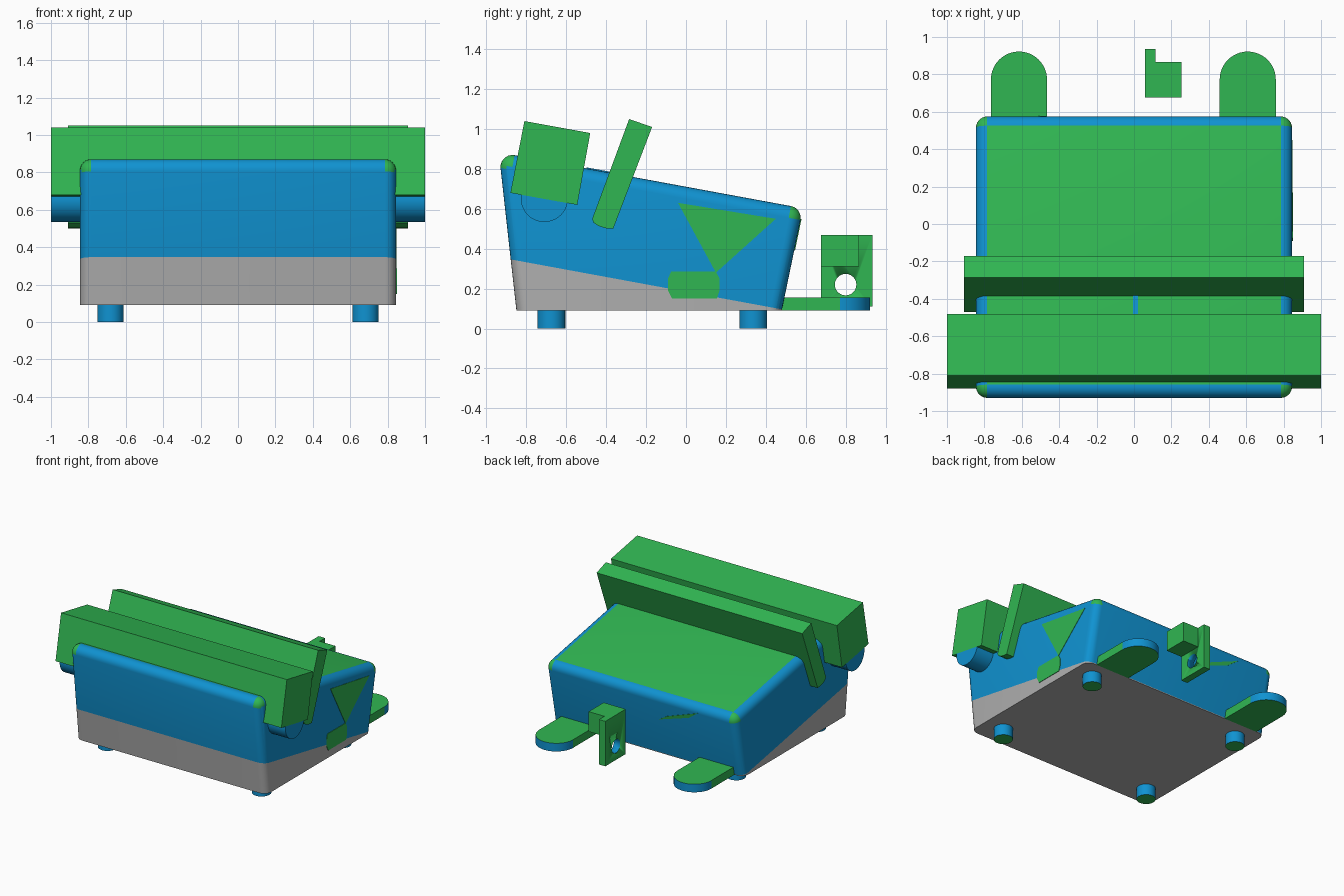
import bpy, bmesh, math
from mathutils import Vector, Matrix

if "Cube" in bpy.data.objects:
    bpy.data.objects.remove(bpy.data.objects["Cube"])


def material(name, rgb):
    m = bpy.data.materials.new(name)
    m.diffuse_color = (*rgb, 1)
    m.use_nodes = True
    m.node_tree.nodes["Principled BSDF"].inputs["Base Color"].default_value = m.diffuse_color
    return m


GREEN = material("green", (0.030, 0.470, 0.085))
BLUE = material("blue", (0.005, 0.290, 0.640))
GREY = material("grey", (0.430, 0.430, 0.430))
MATS = [GREEN, BLUE, GREY]
G, B, S = 0, 1, 2


def finish(name, bm, rule, smooth=True):
    """Turn a bmesh into an object; rule(face) picks the material index."""
    bmesh.ops.recalc_face_normals(bm, faces=bm.faces)
    bm.normal_update()
    for f in bm.faces:
        f.material_index = rule(f)
    me = bpy.data.meshes.new(name)
    bm.to_mesh(me)
    bm.free()
    ob = bpy.data.objects.new(name, me)
    bpy.context.collection.objects.link(ob)
    for m in MATS:
        me.materials.append(m)
    if smooth:
        bpy.ops.object.select_all(action='DESELECT')
        ob.select_set(True)
        bpy.context.view_layer.objects.active = ob
        bpy.ops.object.shade_smooth_by_angle(angle=math.radians(30))
    return ob


def prism(name, pts, move, rule=lambda f: G):
    """Extrude a flat outline of 3D points along a vector."""
    bm = bmesh.new()
    face = bm.faces.new([bm.verts.new(p) for p in pts])
    ext = bmesh.ops.extrude_face_region(bm, geom=[face], use_keep_orig=True)
    verts = [v for v in ext['geom'] if isinstance(v, bmesh.types.BMVert)]
    bmesh.ops.translate(bm, verts=verts, vec=Vector(move))
    return finish(name, bm, rule)


def side_prism(name, yz, x0, x1, rule=lambda f: G):
    return prism(name, [(x0, y, z) for y, z in yz], (x1 - x0, 0, 0), rule)


def arc(cu, cv, r, a0, a1, n):
    return [(cu + r * math.cos(math.radians(a0 + (a1 - a0) * i / n)),
             cv + r * math.sin(math.radians(a0 + (a1 - a0) * i / n)))
            for i in range(n + 1)]


# Wedge body: rounded upper corners, sloping top, flat bottom
R, HX = 0.06, 0.785
TOPS = [(-0.87, 0.81), (0.515, 0.555)]
TILT = math.atan2(0.255, 1.385)
UP = Vector((0, math.sin(TILT), math.cos(TILT)))
centres = [Vector((sx * HX, y, z)) for sx in (-1, 1) for y, z in TOPS]
bm = bmesh.new()
for c in centres:
    bmesh.ops.create_uvsphere(bm, u_segments=24, v_segments=12, radius=R,
                              matrix=Matrix.Translation(c) @ Matrix.Rotation(-TILT, 4, 'X'))
bmesh.ops.delete(bm, geom=list(bm.edges), context='EDGES_FACES')
for sx in (-1, 1):
    for cy in (-0.79, 0.42):
        for x, y in arc(sx * HX, cy, R, 0, 345, 23):
            bm.verts.new((x, y, 0.09))
bmesh.ops.convex_hull(bm, input=list(bm.verts))
bmesh.ops.delete(bm, geom=[v for v in bm.verts if not v.link_faces], context='VERTS')
bmesh.ops.dissolve_limit(bm, angle_limit=math.radians(0.5), verts=bm.verts, edges=bm.edges)
SEAM = Vector((0, -0.87, 0.345))
bmesh.ops.bisect_plane(bm, geom=list(bm.verts) + list(bm.edges) + list(bm.faces),
                       plane_co=SEAM, plane_no=UP)


def body_rule(f):
    if (f.calc_center_median() - SEAM).dot(UP) < 0:
        return S
    if f.normal.dot(UP) > 0.999 and f.calc_area() > 0.5:
        return G
    for c in centres:
        if all((v.co - c).length < R * 1.02 for v in f.verts):
            return G
    return B


finish("body", bm, body_rule)

# Panels on the right side and the back
side_prism("side_panel_triangle", [(-0.04, 0.63), (0.45, 0.55), (0.15, 0.28)], 0.842, 0.848)
side_prism("side_panel_port", [(-0.075, 0.285), (-0.09, 0.25), (-0.09, 0.19), (-0.07, 0.15),
                               (0.155, 0.15), (0.168, 0.19), (0.168, 0.25), (0.15, 0.285)],
           0.842, 0.849)
prism("back_sliver", [(x, 0.478 + 0.207 * (z - 0.09), z) for x, z in
                      [(-0.14, 0.39), (-0.22, 0.44), (-0.51, 0.55), (-0.42, 0.485)]],
      (0, 0.006, 0))

# Front bar with half-round underside
side_prism("front_bar", [(-0.81, 1.04), (-0.48, 0.98), (-0.545, 0.62), (-0.88, 0.68)], -1, 1)
side_prism("bar_roller", arc(-0.71, 0.652, 0.118, 170, 350, 20), -1, 1, lambda f: B)

# Leaning plate behind the bar
side_prism("leaning_plate", [(-0.285, 1.05), (-0.17, 1.01), (-0.365, 0.50), (-0.40, 0.502),
                             (-0.44, 0.515), (-0.463, 0.53), (-0.47, 0.55)], -0.91, 0.91)

# Thin strip on the sloping top, between bar and plate
strip = [Vector((x, y, 0.81 + R / UP.z - (y + 0.87) * math.tan(TILT) - 0.003))
         for x, y in [(-0.005, -0.5), (0.022, -0.5), (0.022, -0.37), (-0.005, -0.37)]]
prism("top_strip", strip, UP * 0.008, lambda f: B)

# Rounded tabs at the back
for side, cx in (("left", -0.615), ("right", 0.608)):
    outline = [(cx - 0.15, 0.48), (cx + 0.15, 0.48)] + arc(cx, 0.772, 0.15, 0, 180, 24)
    prism(side + "_tab", [(x, y, 0.09) for x, y in outline], (0, 0, 0.065),
          lambda f: B if abs(f.normal.z) < 0.5 and f.calc_center_median().y > 0.773 else G)

# Feet
for sx in (-1, 1):
    for y in (-0.675, 0.337):
        ring = arc(sx * 0.682, y, 0.07, 0, 345, 23)
        prism("foot", [(x, v, 0) for x, v in ring], (0, 0, 0.095),
              lambda f: G if abs(f.normal.z) > 0.5 else B)

# Bracket: upright plate with a round hole, and a block at its top
HOLE = (0.80, 0.22)
plate = side_prism("bracket_plate", [(0.677, 0.11), (0.935, 0.11), (0.935, 0.47), (0.677, 0.47)],
                   0.06, 0.116)
cutter = side_prism("hole_cutter", arc(*HOLE, 0.054, 0, 345, 23), 0.0, 0.2)
cutter.hide_render = True
mod = plate.modifiers.new("hole", 'BOOLEAN')
mod.operation = 'DIFFERENCE'
mod.solver = 'EXACT'
mod.object = cutter
bpy.ops.object.select_all(action='DESELECT')
plate.select_set(True)
bpy.context.view_layer.objects.active = plate
bpy.ops.object.modifier_apply(modifier="hole")
bpy.data.objects.remove(cutter)
for p in plate.data.polygons:
    near = math.hypot(p.center.y - HOLE[0], p.center.z - HOLE[1]) < 0.06
    p.material_index = B if near and abs(p.normal.x) < 0.5 else G
side_prism("bracket_block", [(0.677, 0.31), (0.867, 0.31), (0.867, 0.47), (0.677, 0.47)],
           0.116, 0.255)
